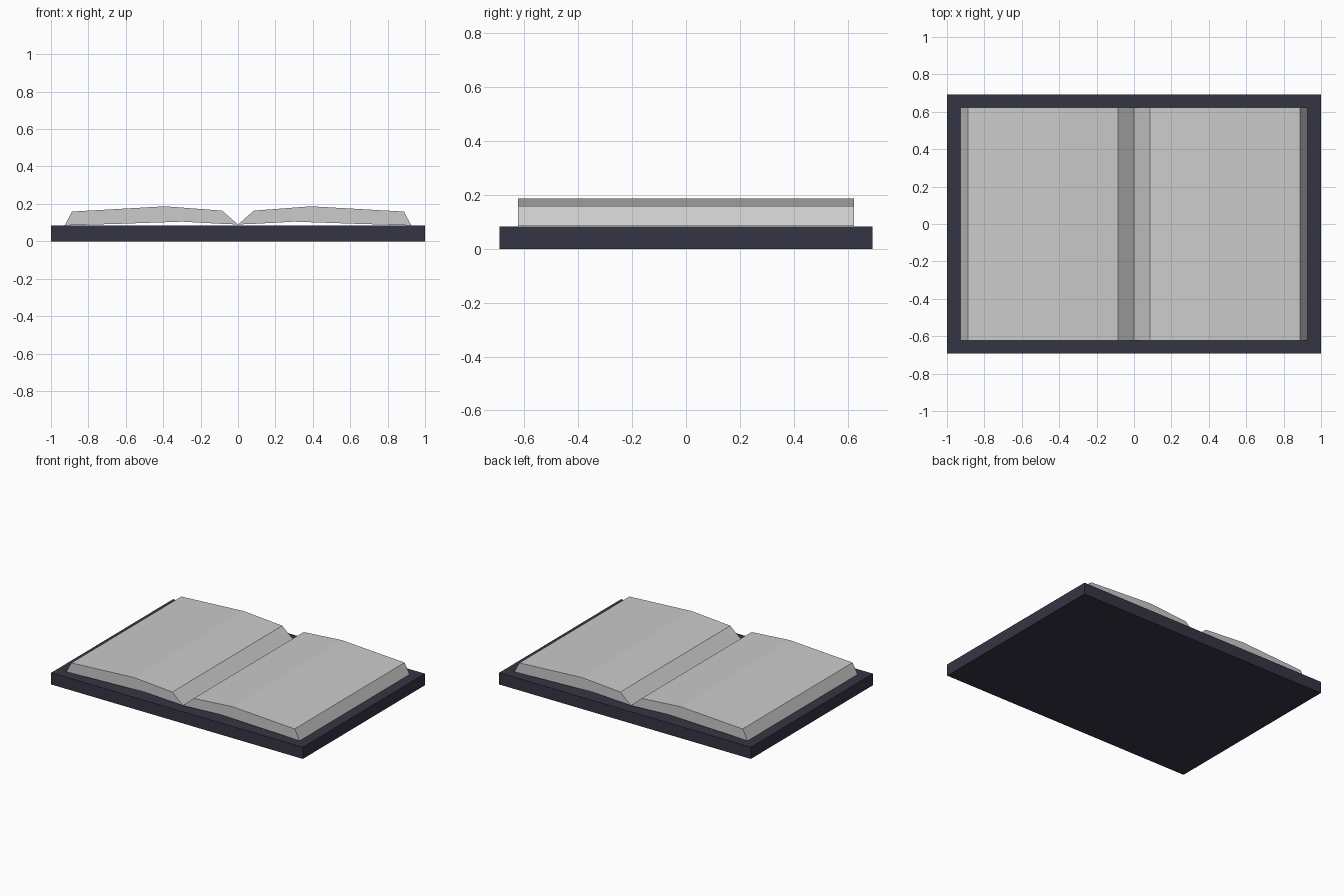
import bpy, bmesh

if "Cube" in bpy.data.objects:
    bpy.data.objects.remove(bpy.data.objects["Cube"])


def extrude_profile(name, profile, half_depth):
    """Closed x-z profile extruded along y, centred on y = 0."""
    bm = bmesh.new()
    face = bm.faces.new([bm.verts.new((x, -half_depth, z)) for x, z in profile])
    ext = bmesh.ops.extrude_face_region(bm, geom=[face])
    verts = [v for v in ext["geom"] if isinstance(v, bmesh.types.BMVert)]
    bmesh.ops.translate(bm, verts=verts, vec=(0, 2 * half_depth, 0))
    bmesh.ops.recalc_face_normals(bm, faces=bm.faces)
    mesh = bpy.data.meshes.new(name)
    bm.to_mesh(mesh)
    bm.free()
    obj = bpy.data.objects.new(name, mesh)
    bpy.context.collection.objects.link(obj)
    return obj


# Dark cover slab
cover_mat = bpy.data.materials.new("dark_cover")
cover_mat.diffuse_color = (0.035, 0.036, 0.058, 1)
cover_mat.use_nodes = True
cover_mat.node_tree.nodes["Principled BSDF"].inputs["Base Color"].default_value = cover_mat.diffuse_color
cover = extrude_profile(
    "cover", [(-1, 0), (1, 0), (1, 0.084), (-1, 0.084)], 0.692)
cover.data.materials.append(cover_mat)

# Page blocks: arched top and underside, meeting in the central gutter
page_profile = [(0, 0.09), (0.085, 0.164), (0.39, 0.187), (0.887, 0.159),
                (0.927, 0.085), (0.62, 0.094), (0.3, 0.105), (0.1, 0.094)]
for side, name in ((1, "right_pages"), (-1, "left_pages")):
    extrude_profile(name, [(side * x, z) for x, z in page_profile], 0.624)
